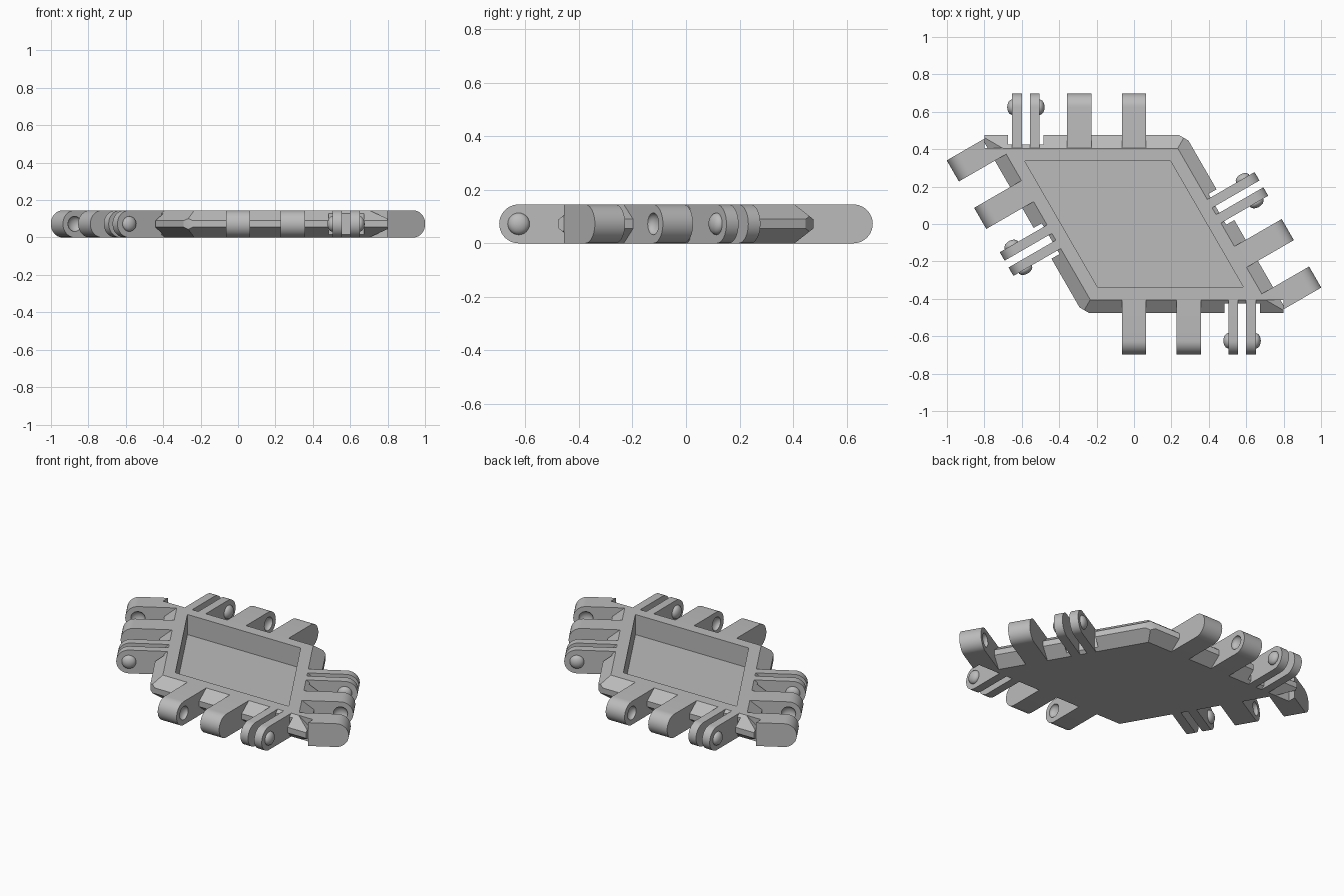
import bpy, bmesh
from math import sin, cos, pi, radians, sqrt
from mathutils import Matrix, Vector

old = bpy.data.objects.get("Cube")
if old:
    bpy.data.objects.remove(old, do_unlink=True)

# Single grey plastic
GREY = (0.5, 0.5, 0.5, 1)
mat = bpy.data.materials.new("grey plastic")
mat.use_nodes = True
mat.diffuse_color = GREY
mat.node_tree.nodes["Principled BSDF"].inputs["Base Color"].default_value = GREY

H = 0.145            # overall thickness
RIM, MID = 0.405, 0.475   # edge distances of the flat face and the bevelled waist
TIP = 0.697          # reach of the hinge arms
PIVOT = TIP - H / 2
TAB_W, FIN_W, FIN_OFF = 0.13, 0.052, 0.047


def make(name, bm):
    bmesh.ops.recalc_face_normals(bm, faces=bm.faces)
    me = bpy.data.meshes.new(name)
    bm.to_mesh(me)
    bm.free()
    me.materials.append(mat)
    ob = bpy.data.objects.new(name, me)
    bpy.context.collection.objects.link(ob)
    return ob


def cut(ob, bm):
    """Subtract a cutter mesh from an object and discard the cutter."""
    cutter = make("cutter", bm)
    cutter.hide_render = True
    mod = ob.modifiers.new("cut", "BOOLEAN")
    mod.operation, mod.solver, mod.object = "DIFFERENCE", "EXACT", cutter
    bpy.context.view_layer.objects.active = ob
    bpy.ops.object.modifier_apply(modifier=mod.name)
    bpy.data.objects.remove(cutter, do_unlink=True)


def box(bm, lo, hi, frame):
    lo, hi = Vector(lo), Vector(hi)
    m = Matrix.Translation((lo + hi) / 2) @ Matrix.Diagonal((*(hi - lo), 1))
    bmesh.ops.create_cube(bm, size=1, matrix=frame @ m)


def arm(bm, s, width, frame):
    """Round-ended slab pointing outward (local x), centred at s along the edge."""
    prof = [(RIM, 0)]
    for i in range(21):
        a = -pi / 2 + pi * i / 20
        prof.append((PIVOT + H / 2 * cos(a), H / 2 + H / 2 * sin(a)))
    prof.append((RIM, H))
    f = bm.faces.new([bm.verts.new(frame @ Vector((d, s - width / 2, z))) for d, z in prof])
    new = bmesh.ops.extrude_face_region(bm, geom=[f])["geom"]
    step = frame.to_3x3() @ Vector((0, width, 0))
    bmesh.ops.translate(bm, vec=step, verts=[v for v in new if isinstance(v, bmesh.types.BMVert)])


def bump(bm, s, frame):
    """Flattened ball used for the snap pins and their sockets."""
    m = Matrix.Translation((PIVOT, s, H / 2)) @ Matrix.Diagonal((0.041, 0.027, 0.041, 1))
    turn = Matrix.Rotation(pi / 2, 4, "X")
    bmesh.ops.create_uvsphere(bm, u_segments=24, v_segments=16, radius=1, matrix=frame @ m @ turn)


# Rhombic tray: nested outlines from the underside, round the bevel, into the recess
bm = bmesh.new()
k = sqrt(3)
rings = []
for d, z in [(RIM, 0), (MID, 0.055), (MID, 0.09), (RIM, H), (0.3375, H), (0.3375, 0.02)]:
    rings.append([bm.verts.new((x * d, y * d, z))
                  for x, y in ((1 / k, 1), (-k, 1), (-1 / k, -1), (k, -1))])
for a, b in zip(rings, rings[1:]):
    for i in range(4):
        j = (i + 1) % 4
        bm.faces.new((a[i], a[j], b[j], b[i]))
bm.faces.new(rings[0])
bm.faces.new(rings[-1])
# Blunted corners
for n, dist in (((1, 0, 0), 0.8), ((0.5, k / 2, 0), 0.532)):
    for sign in (1, -1):
        n2 = Vector(n) * sign
        r = bmesh.ops.bisect_plane(bm, geom=bm.verts[:] + bm.edges[:] + bm.faces[:],
                                   plane_co=n2 * dist, plane_no=n2, clear_outer=True)
        edges = [e for e in r["geom_cut"] if isinstance(e, bmesh.types.BMEdge)]
        bmesh.ops.edgenet_fill(bm, edges=edges)
tray = make("tray", bm)

# Hinge sets on the four edges; stations run anticlockwise: tab, tab, clip
LONG, CORNER = (0, 0.293, 0.578), (-0.73, -0.437, -0.155)
EDGES = (("back", 90, LONG), ("right", 210, CORNER), ("front", 270, LONG), ("left", 30, CORNER))
parts = [tray]
notches = bmesh.new()
for side, angle, (s1, s2, s3) in EDGES:
    frame = Matrix.Rotation(radians(angle), 4, "Z")

    # Two tabs with sockets on their facing sides
    for label, s, face in (("first", s1, 1), ("second", s2, -1)):
        bm = bmesh.new()
        arm(bm, s, TAB_W, frame)
        tab = make(f"{side}_{label}_tab", bm)
        bm = bmesh.new()
        bump(bm, s + face * TAB_W / 2, frame)
        cut(tab, bm)
        # Corner tabs stop at the neighbouring bevel
        if s == CORNER[0]:
            bm = bmesh.new()
            spin = Matrix.Rotation(radians(angle - 210), 4, "Z")
            box(bm, (-0.8, RIM, -0.1), (-0.5, 0.7, 0.3), spin)
            cut(tab, bm)
        parts.append(tab)

    # Clip of two thin fins with outward snap pins
    for label, sign in (("inner", -1), ("outer", 1)):
        bm = bmesh.new()
        s = s3 + sign * FIN_OFF
        arm(bm, s, FIN_W, frame)
        parts.append(make(f"{side}_{label}_clip_fin", bm))
        bm = bmesh.new()
        bump(bm, s + sign * FIN_W / 2, frame)
        parts.append(make(f"{side}_{label}_snap_pin", bm))
    box(notches, (0.425, s3 - 0.095, -0.1), (0.6, s3 + 0.095, 0.3), frame)

# Clearance notches around the clips
cut(tray, notches)

bpy.ops.object.select_all(action="DESELECT")
for ob in parts:
    ob.select_set(True)
bpy.context.view_layer.objects.active = tray
bpy.ops.object.shade_smooth_by_angle(angle=radians(30))
